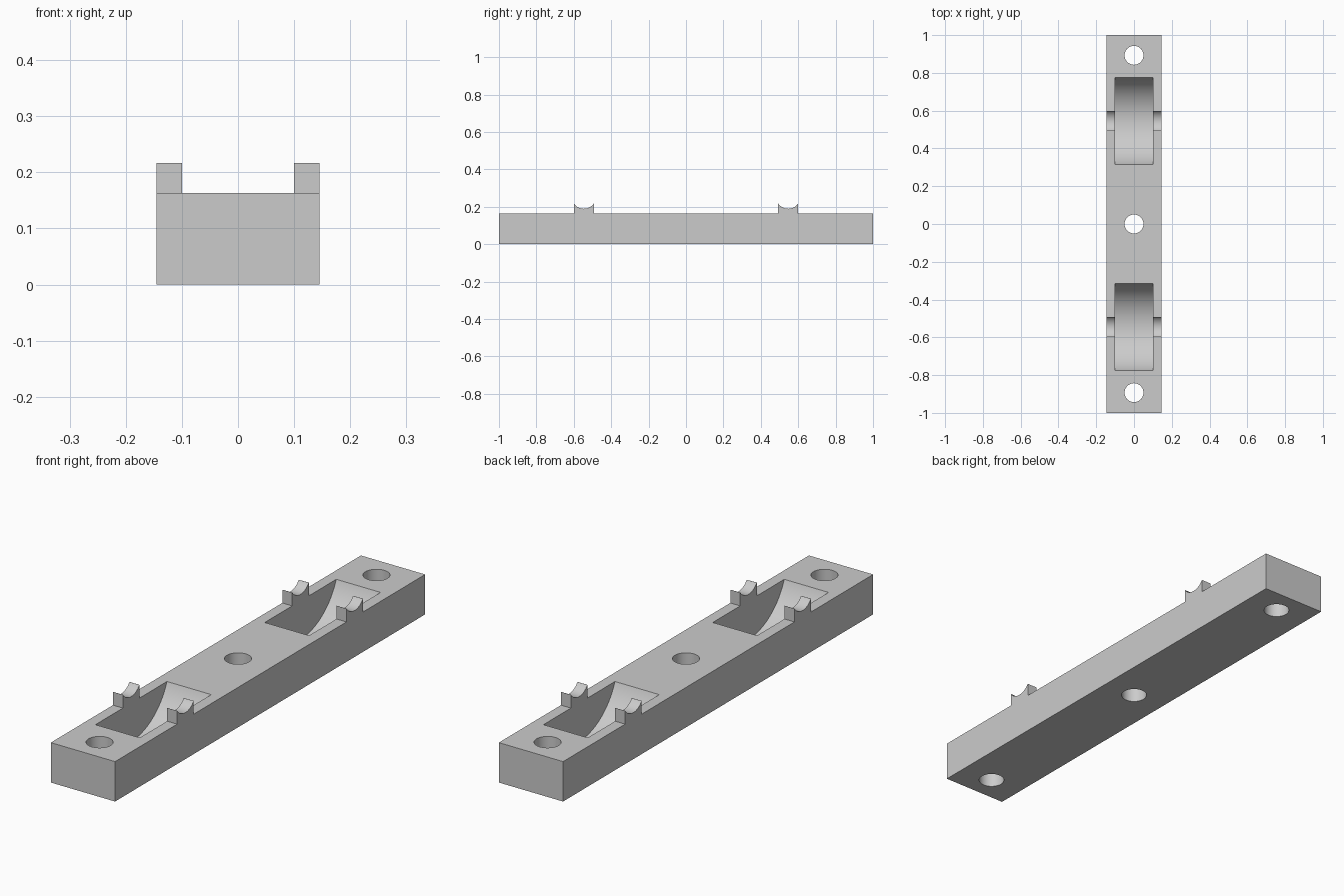
import bpy, bmesh, math
from mathutils import Matrix, Vector

if "Cube" in bpy.data.objects:
    bpy.data.objects.remove(bpy.data.objects["Cube"])

HALF_W, SLOT_HALF_W, BASE_H, POST_H = 0.145, 0.1, 0.163, 0.217
AXLE_Y, AXLE_Z, AXLE_R, WHEEL_R = 0.546, 0.254, 0.0645, 0.248
POST_HALF_D, HOLE_Y, HOLE_R = 0.0535, 0.893, 0.05

grey = bpy.data.materials.new("plain grey")
grey.use_nodes = True
colour = (0.6, 0.6, 0.6, 1)
grey.diffuse_color = colour
grey.node_tree.nodes["Principled BSDF"].inputs["Base Color"].default_value = colour


def finish(bm, name):
    mesh = bpy.data.meshes.new(name)
    bm.to_mesh(mesh)
    bm.free()
    mesh.materials.append(grey)
    ob = bpy.data.objects.new(name, mesh)
    bpy.context.collection.objects.link(ob)
    return ob


def box(name, lo, hi):
    lo, hi = Vector(lo), Vector(hi)
    bm = bmesh.new()
    bmesh.ops.create_cube(bm, size=1, matrix=Matrix.Translation((lo + hi) / 2) @ Matrix.Diagonal((*(hi - lo), 1)))
    return finish(bm, name)


def cylinder(name, centre, radius, length, axis, sides):
    bm = bmesh.new()
    turn = Matrix.Rotation(math.pi / 2, 4, "Y") if axis == "X" else Matrix()
    bmesh.ops.create_cone(bm, cap_ends=True, segments=sides, radius1=radius, radius2=radius,
                          depth=length, matrix=Matrix.Translation(centre) @ turn)
    return finish(bm, name)


def combine(target, tool, operation):
    """Apply a boolean to the target and discard the tool."""
    mod = target.modifiers.new(operation, "BOOLEAN")
    mod.operation, mod.solver, mod.object = operation, "EXACT", tool
    bpy.context.view_layer.objects.active = target
    bpy.ops.object.modifier_apply(modifier=mod.name)
    bpy.data.objects.remove(tool)


# Long base bar
bar = box("mounting_bar", (-HALF_W, -1, 0), (HALF_W, 1, BASE_H))

for y in (-AXLE_Y, AXLE_Y):
    # Axle posts, one on each edge
    for x0, x1 in ((-HALF_W, -SLOT_HALF_W), (SLOT_HALF_W, HALF_W)):
        post = box("axle_post", (x0, y - POST_HALF_D, BASE_H / 2), (x1, y + POST_HALF_D, POST_H))
        combine(bar, post, "UNION")
    # Round wheel pocket and the axle saddles above it
    combine(bar, cylinder("wheel_cutter", (0, y, AXLE_Z), WHEEL_R, 2 * SLOT_HALF_W, "X", 128), "DIFFERENCE")
    combine(bar, cylinder("axle_cutter", (0, y, AXLE_Z), AXLE_R, 1, "X", 64), "DIFFERENCE")

# Vertical screw holes
for y in (-HOLE_Y, 0, HOLE_Y):
    combine(bar, cylinder("hole_cutter", (0, y, 0.1), HOLE_R, 1, "Z", 48), "DIFFERENCE")

bpy.ops.object.select_all(action="DESELECT")
bar.select_set(True)
bpy.context.view_layer.objects.active = bar
bpy.ops.object.shade_smooth_by_angle(angle=math.radians(25))
